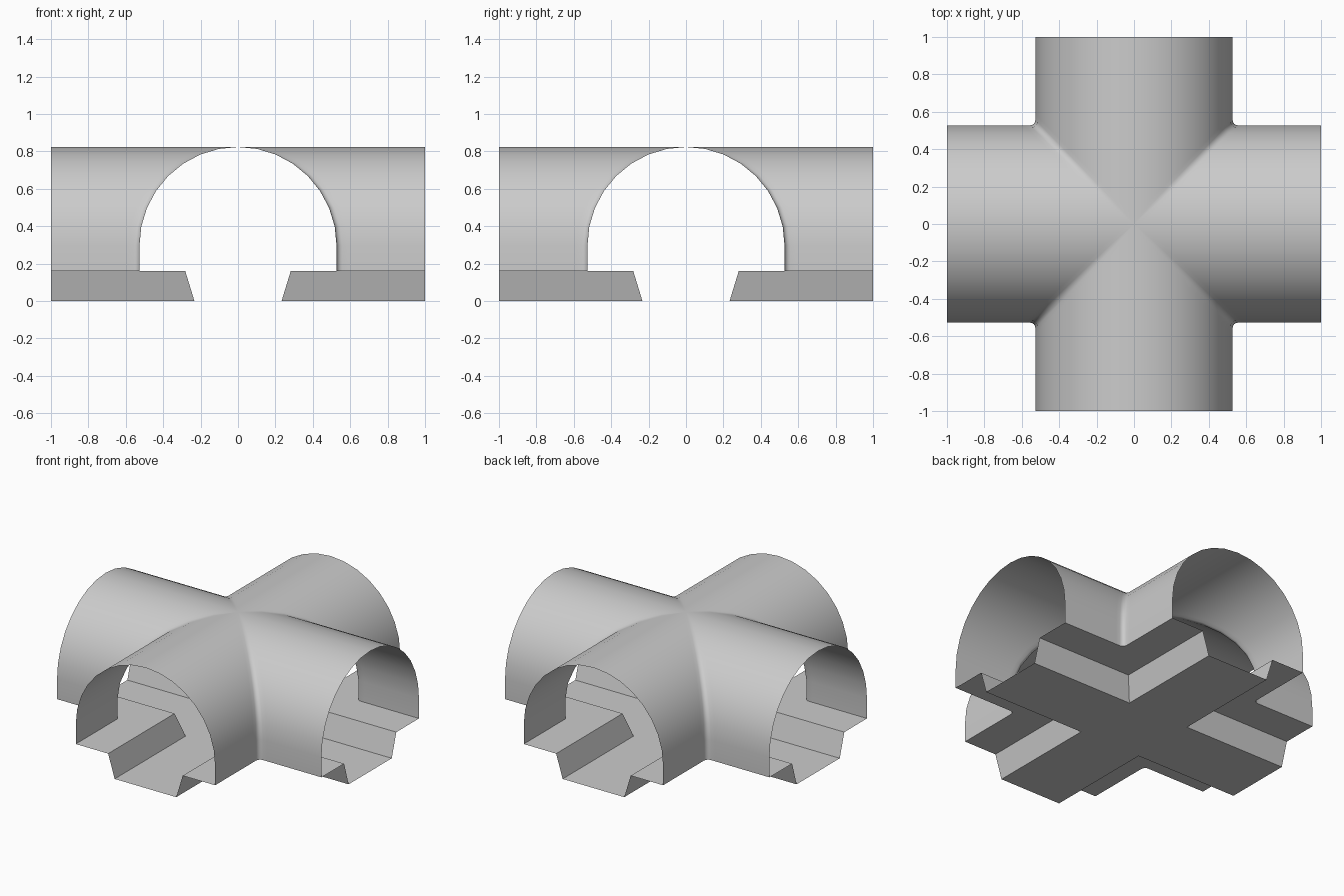
import bpy, bmesh, math

if "Cube" in bpy.data.objects:
    bpy.data.objects.remove(bpy.data.objects["Cube"])

HALF = 1.0        # arm length from the centre
WALL = 0.527      # half width of the tunnel
LEDGE = 0.16      # walkway height
SPRING = 0.296    # height where the round vault starts
FILLET = 0.03     # rounding of the inner corners
STEPS = 4


def corner_path(w, r, z):
    """Plan path for one quadrant: in along one arm, round the corner, out the other."""
    pts = [(w, HALF, z), (w, w + r + 0.03, z)]
    for i in range(STEPS + 1):
        a = math.radians(90 * i / STEPS)
        pts.append((w + r - r * math.cos(a), w + r - r * math.sin(a), z))
    return pts + [(w + r + 0.03, w, z), (HALF, w, z)]


def build(name, profile, smooth):
    """Sweep (half width, height, corner radius) levels, repeated in four quadrants."""
    bm = bmesh.new()
    for q in range(4):
        c, s = [(1, 0), (0, 1), (-1, 0), (0, -1)][q]
        rows = [[bm.verts.new((x * c - y * s, x * s + y * c, z))
                 for x, y, z in corner_path(w, r, z)] for w, z, r in profile]
        for a, b in zip(rows, rows[1:]):
            for i in range(len(a) - 1):
                bm.faces.new((a[i], a[i + 1], b[i + 1], b[i]))
    bmesh.ops.remove_doubles(bm, verts=bm.verts, dist=1e-5)
    bmesh.ops.dissolve_degenerate(bm, edges=bm.edges, dist=1e-5)
    bmesh.ops.recalc_face_normals(bm, faces=bm.faces)
    # outward normals: the vault faces up, the channel faces down or up as needed
    top = max(bm.faces, key=lambda f: abs(f.normal.z) * f.calc_area())
    if top.normal.z < 0:
        bmesh.ops.reverse_faces(bm, faces=bm.faces)
    mesh = bpy.data.meshes.new(name)
    bm.to_mesh(mesh)
    bm.free()
    ob = bpy.data.objects.new(name, mesh)
    bpy.context.collection.objects.link(ob)
    if smooth:
        bpy.ops.object.select_all(action='DESELECT')
        ob.select_set(True)
        bpy.context.view_layer.objects.active = ob
        bpy.ops.object.shade_smooth_by_angle(angle=math.radians(35))
    return ob


# Sunken channel with sloped sides and the raised walkways
build("channel_floor", [(0, 0, 0), (0.233, 0, 0), (0.282, LEDGE, 0),
                        (WALL, LEDGE, FILLET)], False)

# Straight walls and the crossing round vaults
vault = [(WALL, LEDGE, FILLET)]
for i in range(9):
    a = math.radians(90 * i / 8)
    w = WALL * math.cos(a) if i < 8 else 0.0
    vault.append((w, SPRING + WALL * math.sin(a), FILLET * math.sqrt(w / WALL)))
build("tunnel_vault", vault, True)
